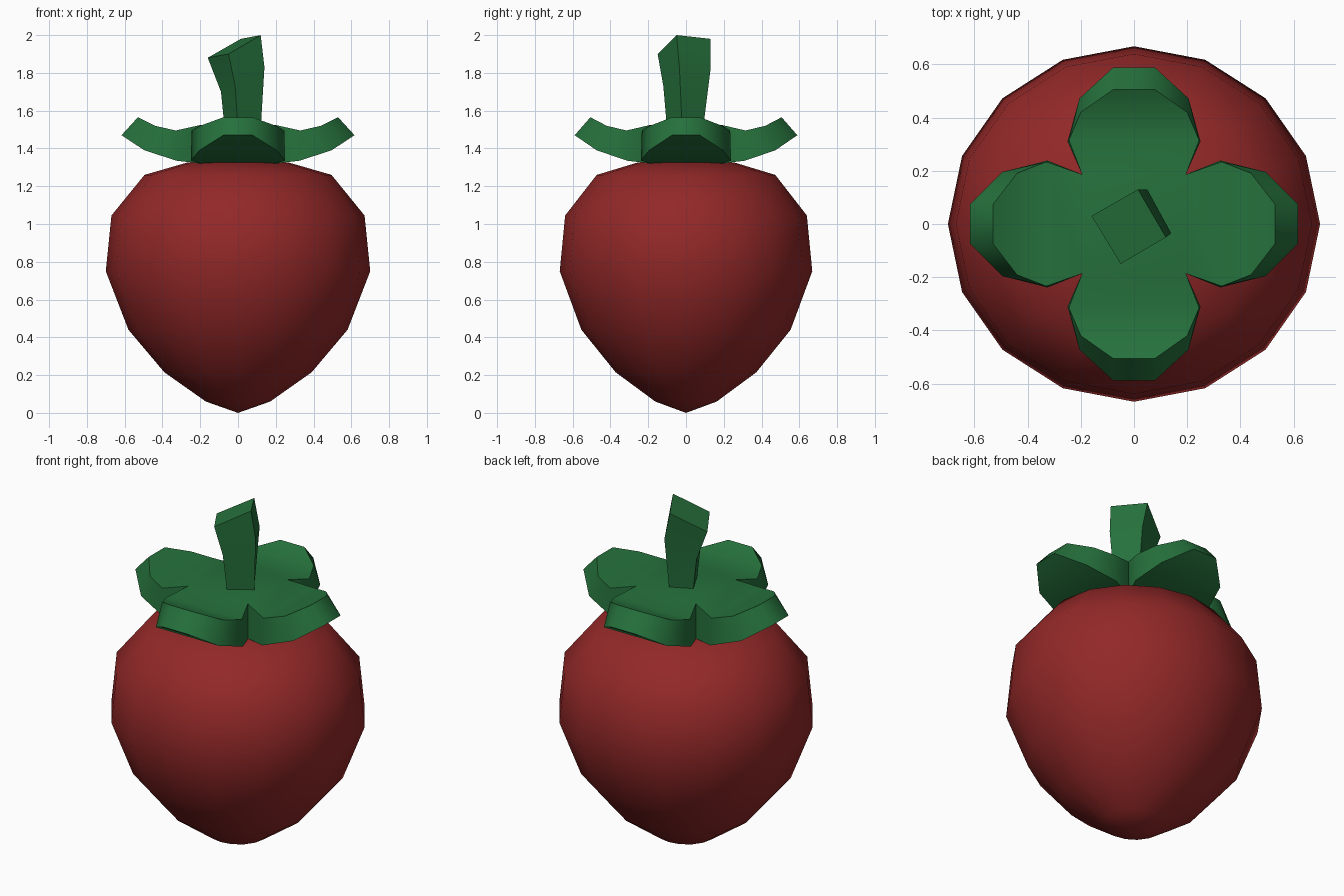
import bpy, bmesh, math

old = bpy.data.objects.get("Cube")
if old:
    bpy.data.objects.remove(old, do_unlink=True)

DEPTH = 0.955  # the fruit is slightly narrower front to back


def material(name, color):
    mat = bpy.data.materials.new(name)
    mat.use_nodes = True
    mat.diffuse_color = color
    mat.node_tree.nodes["Principled BSDF"].inputs["Base Color"].default_value = color
    return mat


def finish(bm, name, mat, angle):
    bmesh.ops.remove_doubles(bm, verts=bm.verts, dist=0.001)
    bmesh.ops.recalc_face_normals(bm, faces=bm.faces)
    mesh = bpy.data.meshes.new(name)
    bm.to_mesh(mesh)
    bm.free()
    mesh.materials.append(mat)
    obj = bpy.data.objects.new(name, mesh)
    bpy.context.collection.objects.link(obj)
    bpy.ops.object.select_all(action='DESELECT')
    obj.select_set(True)
    bpy.context.view_layer.objects.active = obj
    bpy.ops.object.shade_smooth_by_angle(angle=math.radians(angle))
    return obj


red = material("berry red", (0.29, 0.021, 0.021, 1))
green = material("leaf green", (0.019, 0.165, 0.045, 1))

# Fruit: profile turned around the vertical axis
profile = [(0, 0), (0.17, 0.06), (0.39, 0.215), (0.58, 0.44), (0.70, 0.75),
           (0.67, 1.045), (0.495, 1.26), (0.27, 1.325), (0, 1.335)]
bm = bmesh.new()
verts = [bm.verts.new((r, 0, z)) for r, z in profile]
edges = [bm.edges.new(pair) for pair in zip(verts, verts[1:])]
bmesh.ops.spin(bm, geom=verts + edges, cent=(0, 0, 0), axis=(0, 0, 1),
               angle=math.tau, steps=16, use_merge=False)
bmesh.ops.scale(bm, vec=(1, DEPTH, 1), verts=bm.verts)
finish(bm, "fruit", red, 80)

# Leaf crown: rows of (outward, half width, height) from notch to tip
upper = [(0.195, 0.195, 1.525), (0.33, 0.245, 1.495), (0.44, 0.2, 1.52), (0.53, 0.078, 1.565)]
lower = [(0.195, 0.195, 1.32), (0.325, 0.25, 1.335), (0.495, 0.205, 1.39), (0.617, 0.078, 1.47)]
bm = bmesh.new()
for turn in range(4):
    c, s = round(math.cos(turn * math.pi / 2)), round(math.sin(turn * math.pi / 2))

    def vert(row, side):
        x, y, z = row[0], row[1] * side, row[2]
        return bm.verts.new((x * c - y * s, (x * s + y * c) * DEPTH, z))

    left_up, right_up = [[vert(r, k) for r in upper] for k in (1, -1)]
    left_low, right_low = [[vert(r, k) for r in lower] for k in (1, -1)]
    for a, b in ((left_up, right_up), (left_low, right_low),
                 (left_up, left_low), (right_up, right_low)):
        for i in range(3):
            bm.faces.new((a[i], a[i + 1], b[i + 1], b[i]))
    bm.faces.new((left_up[3], left_low[3], right_low[3], right_up[3]))
bmesh.ops.remove_doubles(bm, verts=bm.verts, dist=0.001)
# Close the square middle above and below
open_edges = [e for e in bm.edges if e.is_boundary]
for level in (upper[0][2], lower[0][2]):
    bmesh.ops.contextual_create(bm, geom=[e for e in open_edges if all(
        abs(v.co.z - level) < 0.01 for v in e.verts)])
finish(bm, "leaf_crown", green, 50)

# Stem: bent square section that widens to a slanted cut end
sections = [
    [(-0.07, 0.035, 1.5), (0.045, 0.09, 1.5), (0.12, -0.02, 1.5), (0.0, -0.1, 1.5)],
    [(-0.09, 0.03, 1.7), (0.05, 0.13, 1.82), (0.14, -0.035, 1.83), (-0.015, -0.12, 1.73)],
    [(-0.16, 0.03, 1.88), (0.015, 0.13, 1.98), (0.12, -0.05, 2.0), (-0.05, -0.15, 1.9)],
]
bm = bmesh.new()
rings = [[bm.verts.new(p) for p in sec] for sec in sections]
for a, b in zip(rings, rings[1:]):
    for i in range(4):
        j = (i + 1) % 4
        bm.faces.new((a[i], a[j], b[j], b[i]))
bm.faces.new(rings[0])
bm.faces.new(rings[-1])
finish(bm, "stem", green, 50)
